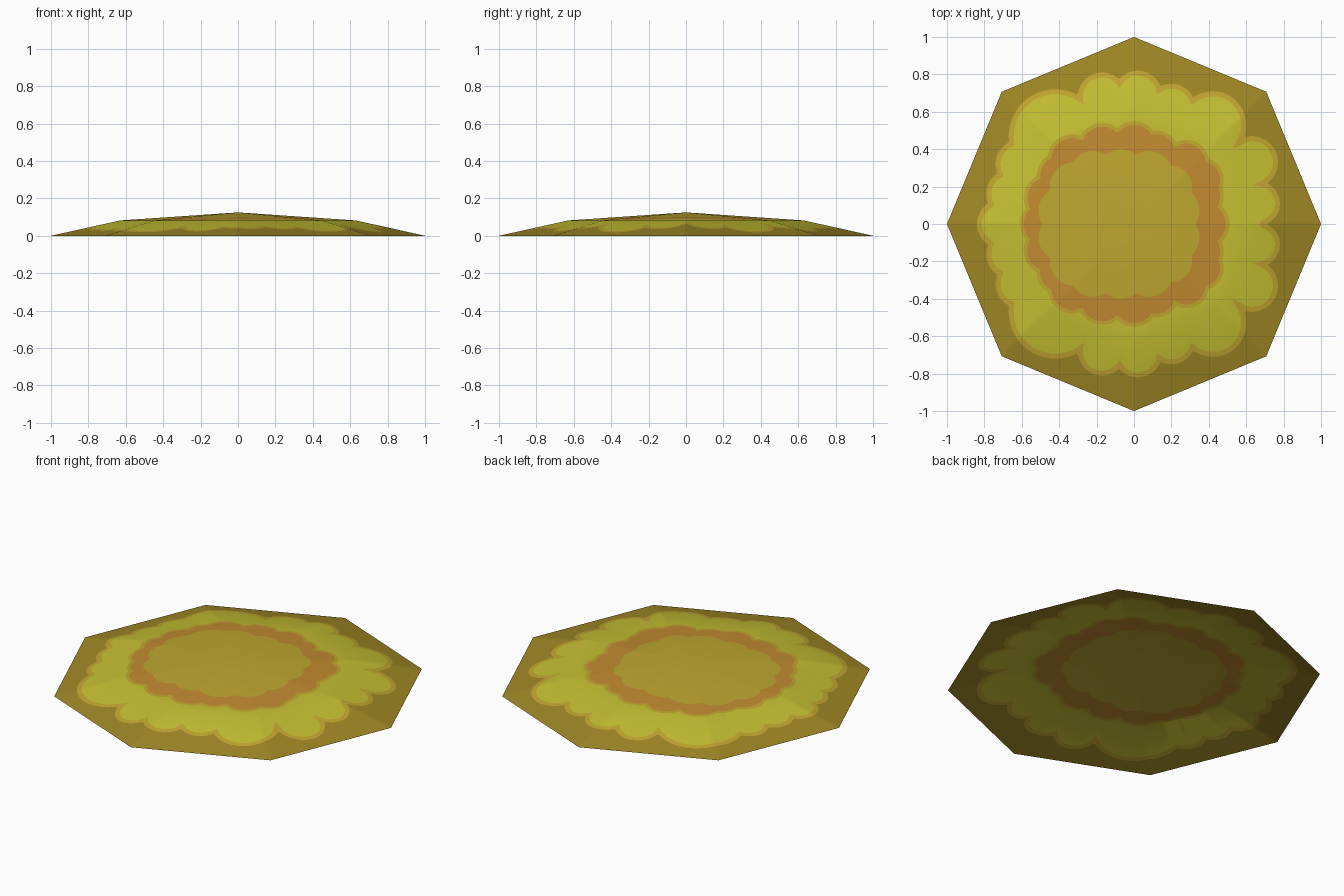
import bpy, bmesh
from math import sin, cos, pi, radians, sqrt

if "Cube" in bpy.data.objects:
    bpy.data.objects.remove(bpy.data.objects["Cube"])

COLUMNS = 360
STEP = 2 * pi / COLUMNS

# Octagonal dome: apex, shoulder and rim
APEX, SHOULDER, SHOULDER_Z = 0.125, 0.63, 0.082

# Scalloped outlines as a core radius plus lobes (x, y, radius), mirrored in y
OUTER = (0.70, [(0.66, 0.11, 0.12), (0.63, 0.33, 0.14), (0.42, 0.53, 0.18),
                (0.20, 0.62, 0.13), (0.02, 0.69, 0.13), (-0.17, 0.68, 0.13),
                (-0.42, 0.47, 0.25), (-0.61, 0.32, 0.13), (-0.66, 0.16, 0.13),
                (-0.71, 0.0, 0.13)])
MIDDLE = (0.45, [(0.38, 0.0, 0.13), (0.35, 0.15, 0.13), (0.37, 0.24, 0.11),
                 (0.28, 0.33, 0.12), (0.12, 0.38, 0.12), (0.0, 0.42, 0.13),
                 (-0.17, 0.41, 0.13), (-0.33, 0.35, 0.13), (-0.40, 0.26, 0.12),
                 (-0.46, 0.14, 0.13), (-0.48, 0.0, 0.13)])
INNER = (0.30, [(0.22, 0.07, 0.13), (0.20, 0.20, 0.11), (0.08, 0.26, 0.13),
                (-0.07, 0.28, 0.12), (-0.22, 0.27, 0.12), (-0.32, 0.20, 0.13),
                (-0.38, 0.07, 0.13)])


def scallop(shape, angle, inset=0.0):
    """Distance from the centre to the union of the core and its lobes."""
    core, lobes = shape
    c, s = cos(angle), abs(sin(angle))
    best = core - inset
    for x, y, r in lobes:
        along, across = x * c + y * s, abs(x * s - y * c)
        if along > 0 and across < r - inset:
            best = max(best, along + sqrt((r - inset) ** 2 - across ** 2))
    return best


def octagon(angle):
    return cos(pi / 8) / cos(angle % (pi / 4) - pi / 8)


def contours(angle):
    return [scallop(INNER, angle), scallop(MIDDLE, angle, 0.02), scallop(MIDDLE, angle),
            scallop(OUTER, angle, 0.027), scallop(OUTER, angle)]


def rings(angle):
    edge = octagon(angle)
    return sorted(contours(angle) + [SHOULDER * edge]) + [edge]


def height(radius, angle):
    t = radius / octagon(angle)
    if t < SHOULDER:
        return APEX + (SHOULDER_Z - APEX) * t / SHOULDER
    return SHOULDER_Z * (1 - t) / (1 - SHOULDER)


def material(name, rgb):
    mat = bpy.data.materials.new(name)
    mat.use_nodes = True
    colour = [((v / 255 + 0.055) / 1.055) ** 2.4 for v in rgb] + [1.0]
    mat.diffuse_color = colour
    mat.node_tree.nodes["Principled BSDF"].inputs["Base Color"].default_value = colour
    return mat


# Radial sheet whose rings follow the coloured outlines
bm = bmesh.new()
apex = bm.verts.new((0, 0, APEX))
columns = []
for i in range(COLUMNS):
    a = i * STEP
    columns.append([bm.verts.new((r * cos(a), r * sin(a), height(r, a))) for r in rings(a)])

BAND_MATERIAL = [0, 1, 2, 3, 2, 4]
for i in range(COLUMNS):
    here, there = columns[i], columns[(i + 1) % COLUMNS]
    mid = (i + 0.5) * STEP
    radii, bounds = [0.0] + rings(mid), contours(mid)
    for k in range(len(here)):
        if k == 0:
            face = bm.faces.new((apex, here[0], there[0]))
        else:
            face = bm.faces.new((here[k - 1], here[k], there[k], there[k - 1]))
        middle = (radii[k] + radii[k + 1]) / 2
        face.material_index = BAND_MATERIAL[sum(b < middle for b in bounds)]
        face.smooth = True

mesh = bpy.data.meshes.new("ground_patch")
bm.to_mesh(mesh)
bm.free()
for name, rgb in [("centre ochre", (190, 167, 48)), ("orange band", (194, 139, 48)),
                  ("golden border", (194, 166, 48)), ("bright yellow", (198, 192, 50)),
                  ("dark olive rim", (160, 136, 37))]:
    mesh.materials.append(material(name, rgb))

patch = bpy.data.objects.new("ground_patch", mesh)
bpy.context.collection.objects.link(patch)
